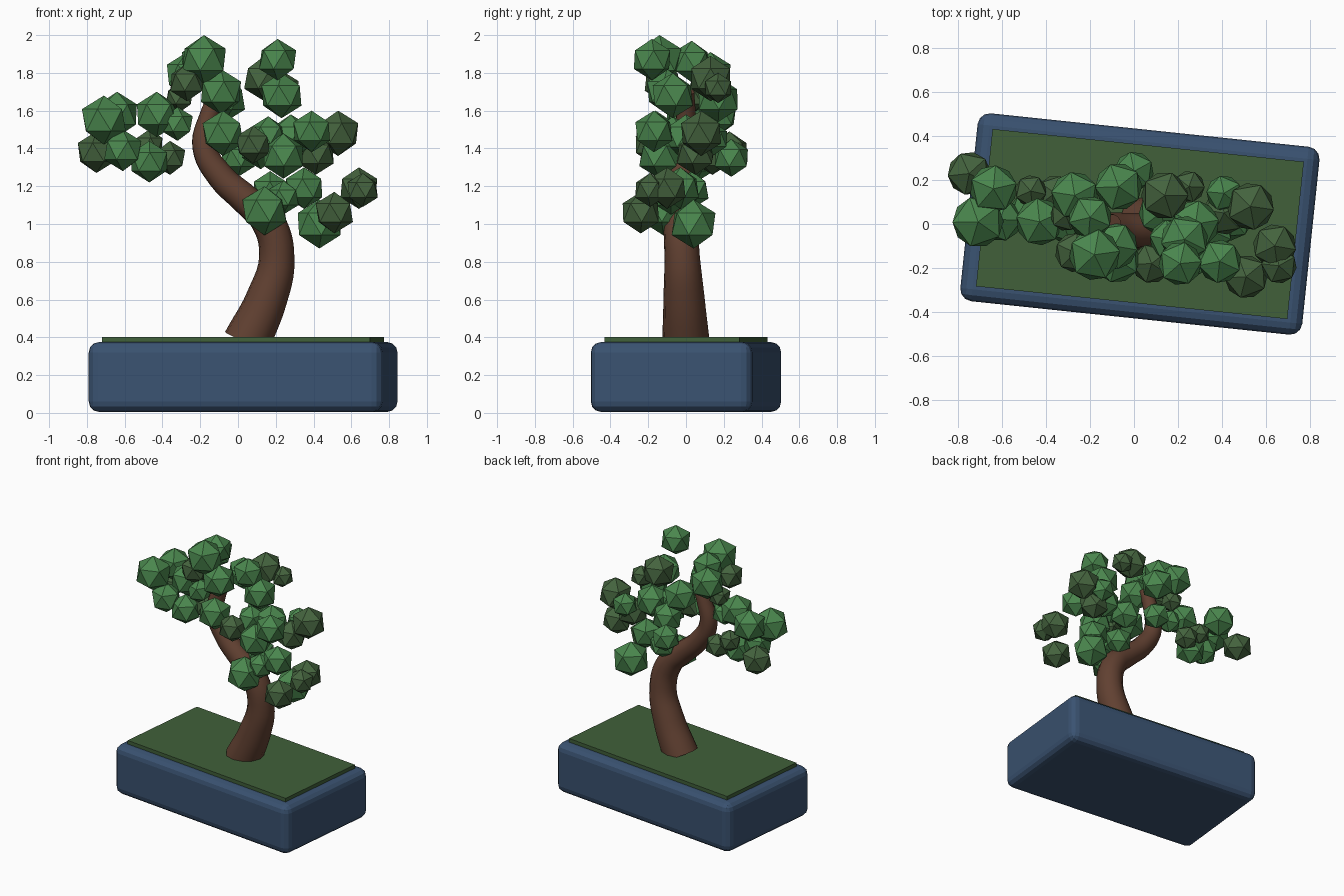
import bpy, bmesh, math, random
from mathutils import Matrix, Vector

random.seed(4)
default_cube = bpy.data.objects.get("Cube")
if default_cube:
    bpy.data.objects.remove(default_cube, do_unlink=True)


def make_material(name, red, green, blue):
    material = bpy.data.materials.new(name)
    material.use_nodes = True
    colour = (red, green, blue, 1)
    material.diffuse_color = colour
    material.node_tree.nodes["Principled BSDF"].inputs["Base Color"].default_value = colour
    return material


glaze_blue = make_material("glaze blue", 0.042, 0.085, 0.165)
moss_green = make_material("moss green", 0.052, 0.117, 0.042)
bark_brown = make_material("bark brown", 0.12, 0.052, 0.031)
leaf_green = make_material("leaf green", 0.068, 0.24, 0.075)
dull_green = make_material("dull leaf green", 0.058, 0.125, 0.048)


def select_only(obj):
    bpy.ops.object.select_all(action='DESELECT')
    obj.select_set(True)
    bpy.context.view_layer.objects.active = obj


def add_object(name, data, material):
    obj = bpy.data.objects.new(name, data)
    data.materials.append(material)
    bpy.context.collection.objects.link(obj)
    return obj


def mesh_from(name, bm, material):
    mesh = bpy.data.meshes.new(name)
    bm.to_mesh(mesh)
    bm.free()
    return add_object(name, mesh, material)


def add_slab(name, size, bottom, top, material):
    """A box turned to the pot's angle, between two heights."""
    bm = bmesh.new()
    bmesh.ops.create_cube(bm, size=1)
    bmesh.ops.scale(bm, vec=(size[0], size[1], top - bottom), verts=bm.verts)
    obj = mesh_from(name, bm, material)
    obj.location = (0.027, 0, (bottom + top) / 2)
    obj.rotation_euler.z = math.radians(-6)
    return obj


# Rounded pot with a moss bed on top
pot = add_slab("pot", (1.565, 0.86), 0.005, 0.375, glaze_blue)
bevel = pot.modifiers.new("rounded edges", 'BEVEL')
bevel.width = 0.055
bevel.segments = 3
add_slab("moss_bed", (1.425, 0.72), 0.35, 0.402, moss_green)

# Curving trunk, tapering towards the crown
trunk_path = [
    (0.045, 0, 0.375, 0.126), (0.15, -0.01, 0.6, 0.11), (0.205, -0.02, 0.82, 0.094),
    (0.16, -0.03, 1.01, 0.09), (0.04, -0.03, 1.13, 0.08), (-0.09, -0.02, 1.25, 0.073),
    (-0.18, -0.01, 1.41, 0.063), (-0.15, 0, 1.58, 0.052), (-0.1, 0, 1.7, 0.045),
]
curve = bpy.data.curves.new("trunk", 'CURVE')
curve.dimensions = '3D'
curve.bevel_depth = 1
curve.bevel_resolution = 4
curve.resolution_u = 6
curve.use_fill_caps = True
spline = curve.splines.new('BEZIER')
spline.bezier_points.add(len(trunk_path) - 1)
for point, (x, y, z, radius) in zip(spline.bezier_points, trunk_path):
    point.co = (x, y, z)
    point.radius = radius
    point.handle_left_type = point.handle_right_type = 'AUTO'
trunk = add_object("trunk", curve, bark_brown)
select_only(trunk)
bpy.ops.object.convert(target='MESH')
trunk = bpy.context.view_layer.objects.active
bpy.ops.object.shade_smooth_by_angle(angle=math.radians(40))


# Faceted leaf clumps: x, y, z and radius in hundredths
def add_foliage(name, material, clumps):
    bm = bmesh.new()
    for x, y, z, radius in clumps:
        place = Matrix.Translation(Vector((x, y, z)) / 100)
        turn = Matrix.Rotation(random.uniform(0, math.tau), 4, 'Z')
        bmesh.ops.create_icosphere(bm, subdivisions=1, radius=radius / 100,
                                   matrix=place @ turn)
    return mesh_from(name, bm, material)


add_foliage("right_pad_leaves", leaf_green, [
    (-64, 16, 158, 12), (-71, 1, 155, 13), (-61, 2, 139, 11),
    (-47, 5, 133, 11), (-43, 1, 158, 12), (-32, 0, 153, 9),
])
add_foliage("right_pad_dull_leaves", dull_green, [
    (-75, 23, 138, 11), (-36, 14, 135, 9), (-47, 15, 142, 8),
])
add_foliage("crown_leaves", leaf_green, [
    (-18, -14, 187, 13), (-20, 3, 186, 11), (-27, 13, 179, 12),
    (-9, -10, 170, 12), (-7, 17, 166, 12), (21, -18, 187, 11), (23, -7, 168, 12),
])
add_foliage("crown_dull_leaves", dull_green, [
    (-27, -13, 175, 10), (-31, 4, 167, 8), (14, 13, 177, 12), (25, 17, 172, 8),
])
add_foliage("middle_pad_leaves", leaf_green, [
    (-8, -16, 148, 12), (28, 0, 146, 12), (39, -17, 149, 11), (24, -14, 136, 12),
    (0, 24, 135, 10), (41, 14, 145, 9), (12, 5, 140, 11), (16, -7, 147, 10),
])
add_foliage("middle_pad_dull_leaves", dull_green, [
    (8, -18, 142, 10), (53, 8, 148, 12), (41, 5, 137, 11),
])
add_foliage("lower_pad_leaves", leaf_green, [
    (14, -12, 107, 13), (35, -3, 119, 11), (43, 4, 100, 13),
    (17, 3, 118, 10), (24, -8, 114, 9),
])
add_foliage("lower_pad_dull_leaves", dull_green, [
    (51, -24, 106, 11), (64, -10, 119, 11), (66, -19, 118, 9),
])
